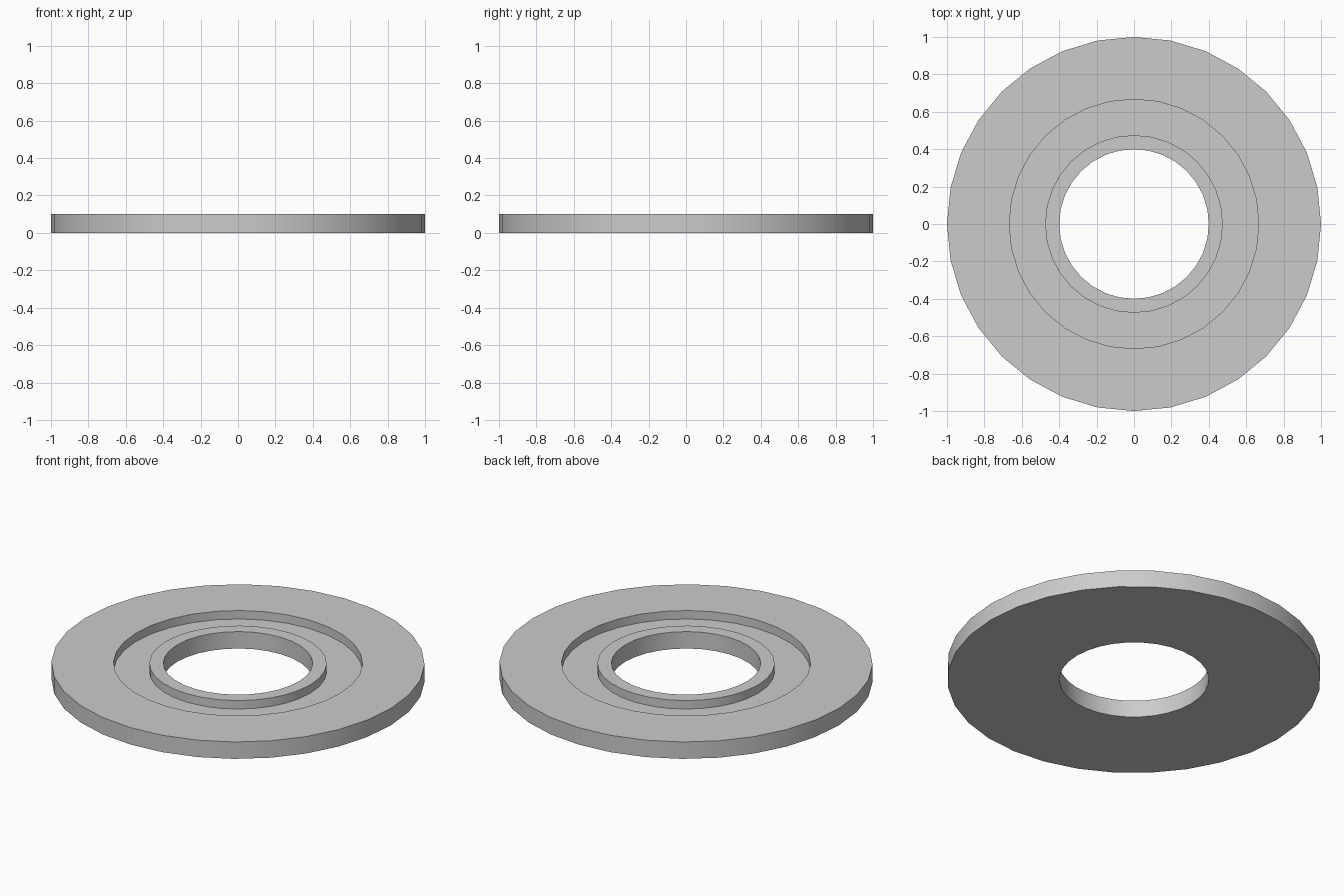
import bpy
import bmesh
from math import tau

cube = bpy.data.objects.get("Cube")
if cube:
    bpy.data.objects.remove(cube, do_unlink=True)

# Plain grey material
grey = bpy.data.materials.new("light_grey")
grey.use_nodes = True
colour = (0.6, 0.6, 0.6, 1)
grey.diffuse_color = colour
grey.node_tree.nodes["Principled BSDF"].inputs["Base Color"].default_value = colour

# Cross-section (radius, height): flat base, outer rim, groove, inner collar
SEGMENTS = 32
HEIGHT, FLOOR = 0.1, 0.05
BORE, COLLAR, GROOVE, OUTER = 0.4, 0.475, 0.667, 1.0
profile = [(BORE, 0), (OUTER, 0), (OUTER, HEIGHT), (GROOVE, HEIGHT),
           (GROOVE, FLOOR), (COLLAR, FLOOR), (COLLAR, HEIGHT), (BORE, HEIGHT)]

# Spin the closed section into a ring
bm = bmesh.new()
verts = [bm.verts.new((r, 0, z)) for r, z in profile]
edges = [bm.edges.new((a, b)) for a, b in zip(verts, verts[1:] + verts[:1])]
bmesh.ops.spin(bm, geom=verts + edges, cent=(0, 0, 0), axis=(0, 0, 1),
               angle=tau, steps=SEGMENTS)
bmesh.ops.remove_doubles(bm, verts=bm.verts, dist=0.0001)
bmesh.ops.recalc_face_normals(bm, faces=bm.faces)
mesh = bpy.data.meshes.new("grooved_ring")
bm.to_mesh(mesh)
bm.free()
mesh.materials.append(grey)

ring = bpy.data.objects.new("grooved_ring", mesh)
bpy.context.collection.objects.link(ring)

# Smooth round walls with sharp rims
bpy.ops.object.select_all(action="DESELECT")
ring.select_set(True)
bpy.context.view_layer.objects.active = ring
bpy.ops.object.shade_smooth_by_angle()
